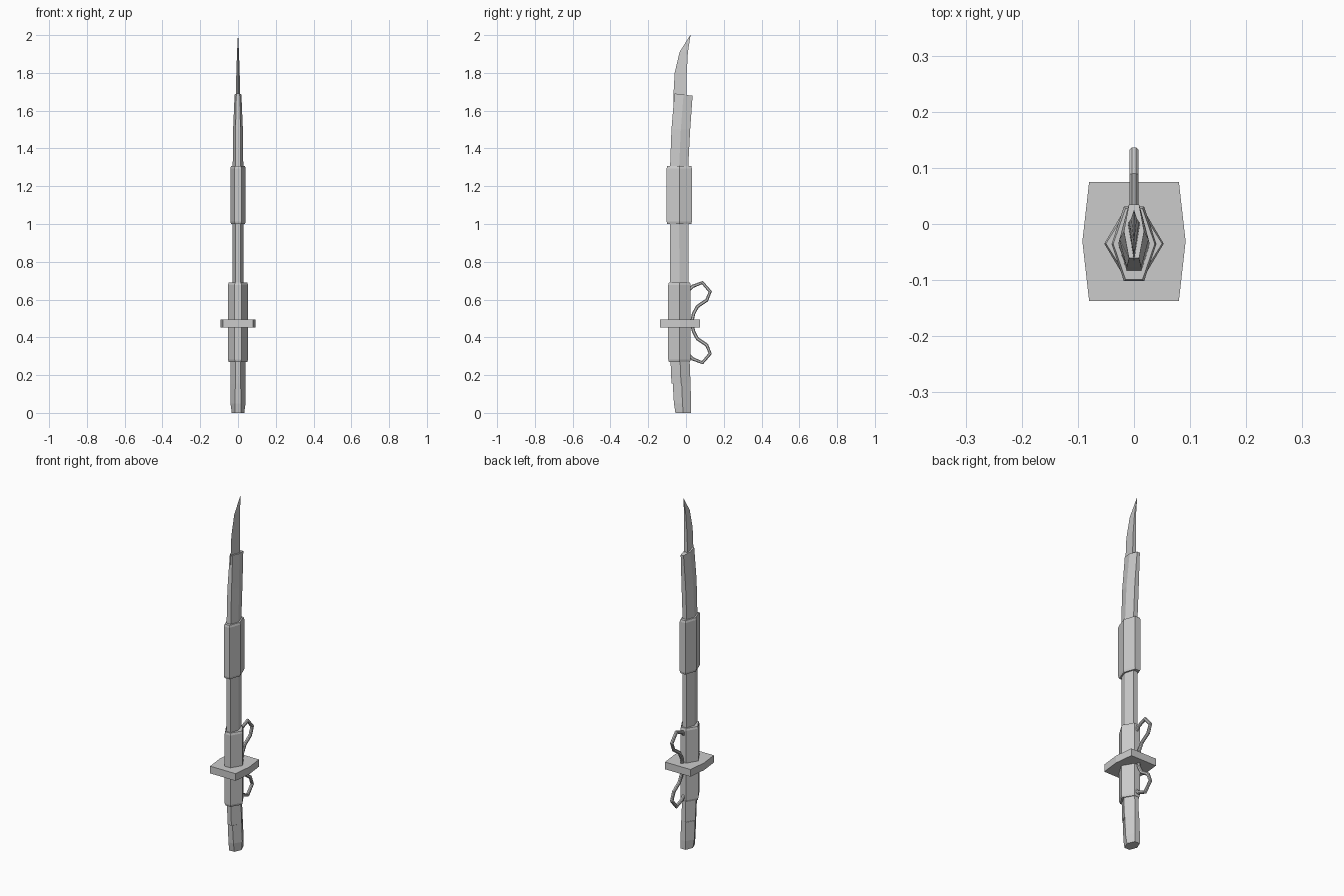
import bpy, bmesh
from mathutils import Vector

if "Cube" in bpy.data.objects:
    bpy.data.objects.remove(bpy.data.objects["Cube"], do_unlink=True)

grey = bpy.data.materials.new("plain_grey")
grey.use_nodes = True
grey.diffuse_color = (0.6, 0.6, 0.6, 1)
grey.node_tree.nodes["Principled BSDF"].inputs["Base Color"].default_value = (0.6, 0.6, 0.6, 1)


def loft(name, rings):
    """Join equal-sized rings of points into a capped solid."""
    bm = bmesh.new()
    rows = [[bm.verts.new(p) for p in ring] for ring in rings]
    n = len(rows[0])
    for low, high in zip(rows, rows[1:]):
        for i in range(n):
            j = (i + 1) % n
            bm.faces.new((low[i], low[j], high[j], high[i]))
    bm.faces.new(rows[0][::-1])
    bm.faces.new(rows[-1])
    bmesh.ops.remove_doubles(bm, verts=bm.verts, dist=0.0001)
    bmesh.ops.recalc_face_normals(bm, faces=bm.faces)
    mesh = bpy.data.meshes.new(name)
    bm.to_mesh(mesh)
    bm.free()
    mesh.materials.append(grey)
    obj = bpy.data.objects.new(name, mesh)
    bpy.context.collection.objects.link(obj)
    return obj


def hexagon(z, front, back, half, end, tilt=0):
    """Long six-sided section with flat front and back."""
    mid = (front + back) / 2
    return [(-end, front, z + tilt), (end, front, z + tilt), (half, mid, z),
            (end, back, z - tilt), (-end, back, z - tilt), (-half, mid, z)]


def sleeve(name, bottom, top, front, back, half, end):
    t = 0.003
    small = (front + t, back - t, half - t, end - t)
    full = (front, back, half, end)
    loft(name, [hexagon(bottom, *small), hexagon(bottom + 0.012, *full),
                hexagon(top - 0.012, *full), hexagon(top, *small)])


# Handle tip with a small ledge on its front
loft("handle", [hexagon(0, -0.056, 0.026, 0.033, 0.016),
                hexagon(0.05, -0.064, 0.027, 0.04, 0.016),
                hexagon(0.155, -0.070, 0.024, 0.041, 0.014),
                hexagon(0.156, -0.077, 0.024, 0.041, 0.012),
                hexagon(0.28, -0.082, 0.019, 0.041, 0.012)])

# Curved scabbard
loft("scabbard", [hexagon(0.27, -0.084, 0.015, 0.028, 0.013),
                  hexagon(1.0, -0.084, 0.012, 0.028, 0.013),
                  hexagon(1.31, -0.084, 0.012, 0.028, 0.013),
                  hexagon(1.5, -0.077, 0.022, 0.026, 0.013),
                  hexagon(1.685, -0.061, 0.035, 0.018, 0.009, 0.006)])

# Sleeves around the grip and scabbard
sleeve("lower_sleeve", 0.27, 0.69, -0.094, 0.024, 0.053, 0.018)
sleeve("upper_sleeve", 1.0, 1.307, -0.102, 0.031, 0.04, 0.018)

# Hand guard
loft("guard", [hexagon(z, -0.137, 0.075, 0.092, 0.08) for z in (0.453, 0.494)])

# Wedge blade: height, cutting edge, spine, half thickness of spine
blade = [(1.58, -0.068, -0.01, 0.012), (1.69, -0.066, 0.002, 0.011),
         (1.8, -0.06, 0.004, 0.009), (1.91, -0.034, 0.01, 0.005),
         (2.0, 0.022, 0.024, 0.0005)]
loft("blade", [[(0, edge, z), (w, spine, z), (-w, spine, z)]
               for z, edge, spine, w in blade])

# Hanging loops behind the grip, mirrored above and below the guard
path = [(0.015, 0.65), (0.035, 0.67), (0.087, 0.69), (0.128, 0.642), (0.11, 0.597),
        (0.06, 0.563), (0.04, 0.525), (0.03, 0.478)]


def loop(name, points):
    pts = [Vector((0, y, z)) for y, z in points]
    side = Vector((0.008, 0, 0))
    rings = []
    for i, p in enumerate(pts):
        along = (pts[min(i + 1, len(pts) - 1)] - pts[max(i - 1, 0)]).normalized()
        out = along.cross(Vector((1, 0, 0))) * 0.009
        rings.append([p + side * a + out * b for a, b in
                      ((1, 0.5), (0.5, 1), (-0.5, 1), (-1, 0.5),
                       (-1, -0.5), (-0.5, -1), (0.5, -1), (1, -0.5))])
    loft(name, rings)


loop("upper_loop", path)
loop("lower_loop", [(y, 0.956 - z) for y, z in path])
